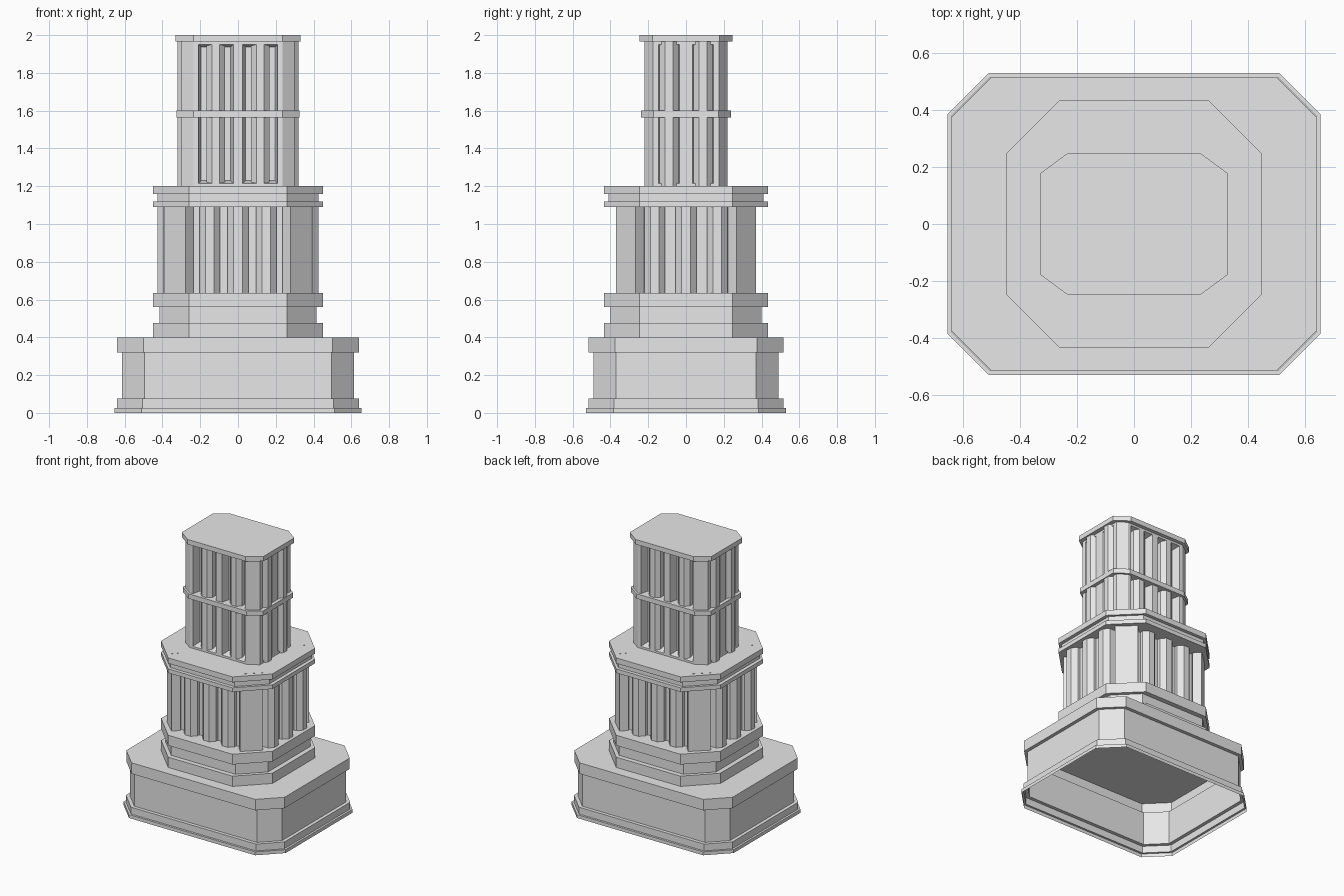
import bpy, bmesh, math
from mathutils import Matrix

if "Cube" in bpy.data.objects:
    bpy.data.objects.remove(bpy.data.objects["Cube"], do_unlink=True)

stone = bpy.data.materials.new("grey_stone")
stone.use_nodes = True
colour = (0.8, 0.8, 0.8, 1)
stone.diffuse_color = colour
stone.node_tree.nodes["Principled BSDF"].inputs["Base Color"].default_value = colour


def finish(name, bm):
    bmesh.ops.recalc_face_normals(bm, faces=bm.faces)
    mesh = bpy.data.meshes.new(name)
    bm.to_mesh(mesh)
    bm.free()
    mesh.materials.append(stone)
    obj = bpy.data.objects.new(name, mesh)
    bpy.context.collection.objects.link(obj)
    return obj


def outline(hx, hy, cx, cy, xs=(), ys=()):
    """Rectangle with cut corners; xs and ys add points along the sides."""
    xs = sorted({s * v for v in (*xs, hx - cx) for s in (-1, 1)})
    ys = sorted({s * v for v in (*ys, hy - cy) for s in (-1, 1)})
    return ([(x, -hy) for x in xs] + [(hx, y) for y in ys]
            + [(x, hy) for x in reversed(xs)] + [(-hx, y) for y in reversed(ys)])


def loft(rings, bottom=True):
    """Join (z, outline) rings upward."""
    bm = bmesh.new()
    loops = [[bm.verts.new((x, y, z)) for x, y in pts] for z, pts in rings]
    for a, b in zip(loops, loops[1:]):
        for i in range(len(a)):
            j = (i + 1) % len(a)
            bm.faces.new((a[i], a[j], b[j], b[i]))
    bm.faces.new(loops[-1])
    if bottom:
        bm.faces.new(loops[0][::-1])
    return bm


def tiers(name, steps, bottom=True):
    """Stack of straight bands: (z0, z1, hx, hy, cx, cy)."""
    rings = []
    for z0, z1, *shape in steps:
        rings += [(z0, outline(*shape)), (z1, outline(*shape))]
    return finish(name, loft(rings, bottom))


def column(name, x, y, apothem, z0, z1):
    """Octagonal column with a flat facet outward."""
    bm = bmesh.new()
    r = apothem / math.cos(math.pi / 8)
    place = Matrix.Translation((x, y, (z0 + z1) / 2)) @ Matrix.Rotation(math.pi / 8, 4, 'Z')
    bmesh.ops.create_cone(bm, cap_ends=True, segments=8, radius1=r, radius2=r,
                          depth=z1 - z0, matrix=place)
    finish(name, bm)


# Hollow base, open underneath
tiers("base", [
    (0, 0.025, 0.655, 0.53, 0.145, 0.145),
    (0.025, 0.075, 0.64, 0.515, 0.135, 0.135),
    (0.075, 0.32, 0.615, 0.49, 0.12, 0.12),
    (0.32, 0.40, 0.64, 0.515, 0.14, 0.14)], bottom=False)

# Stepped plinth and upper cornice
wide = (0.45, 0.435, 0.19, 0.19)
tiers("plinth", [(0.40, 0.475, *wide),
                 (0.475, 0.56, 0.415, 0.40, 0.155, 0.155),
                 (0.56, 0.635, *wide)], bottom=False)
tiers("cornice", [(1.09, 1.12, *wide),
                  (1.12, 1.16, 0.425, 0.41, 0.165, 0.165),
                  (1.16, 1.20, *wide)])

# Middle tier: core, columns and diagonal corner posts
tiers("middle_core", [(0.635, 1.09, 0.375, 0.31, 0.13, 0.12)])
for s in (-1, 1):
    for i in (-1, 0, 1):
        column("middle_front_column" if s < 0 else "middle_back_column",
               i * 0.15, s * 0.31, 0.055, 0.635, 1.09)
        column("middle_side_column", s * 0.372, i * 0.165, 0.055, 0.635, 1.09)
    for t in (-1, 1):
        bm = bmesh.new()
        bmesh.ops.create_cube(bm, size=1)
        place = (Matrix.Translation((s * 0.312, t * 0.297, 0.918))
                 @ Matrix.Rotation(-s * t * math.radians(43), 4, 'Z')
                 @ Matrix.Diagonal((0.152, 0.06, 0.566, 1)))
        bm.transform(place)
        finish("corner_post", bm)

# Upper tier: body with splayed recesses for the columns
levels = (1.20, 1.215, 1.95, 1.965)
shape = outline(0.30, 0.22, 0.065, 0.045, xs=(0.025, 0.21), ys=(0.035, 0.145))
bm = loft([(z, shape) for z in levels])
bmesh.ops.recalc_face_normals(bm, faces=bm.faces)
bays = []
for f in bm.faces:
    c = f.calc_center_median()
    tall = f.calc_area() > 0.05 and abs(f.normal.z) < 0.1 and 1.4 < c.z < 1.7
    front_bay = abs(f.normal.y) > 0.99 and 0.05 < abs(c.x) < 0.2
    side_bay = abs(f.normal.x) > 0.99 and 0.05 < abs(c.y) < 0.14
    if tall and (front_bay or side_bay):
        bays.append(f)
bmesh.ops.inset_individual(bm, faces=bays, thickness=0.02, depth=-0.06)
finish("upper_body", bm)

for s in (-1, 1):
    for t in (-1, 1):
        column("bay_column", s * 0.118, t * 0.172, 0.048, 1.20, 1.965)
        column("upper_side_column", s * 0.27, t * 0.09, 0.05, 1.20, 1.965)

# Thin band and flat cap
tiers("upper_band", [(1.565, 1.60, 0.325, 0.238, 0.09, 0.065)])
tiers("cap", [(1.965, 2.0, 0.33, 0.247, 0.095, 0.07)])
